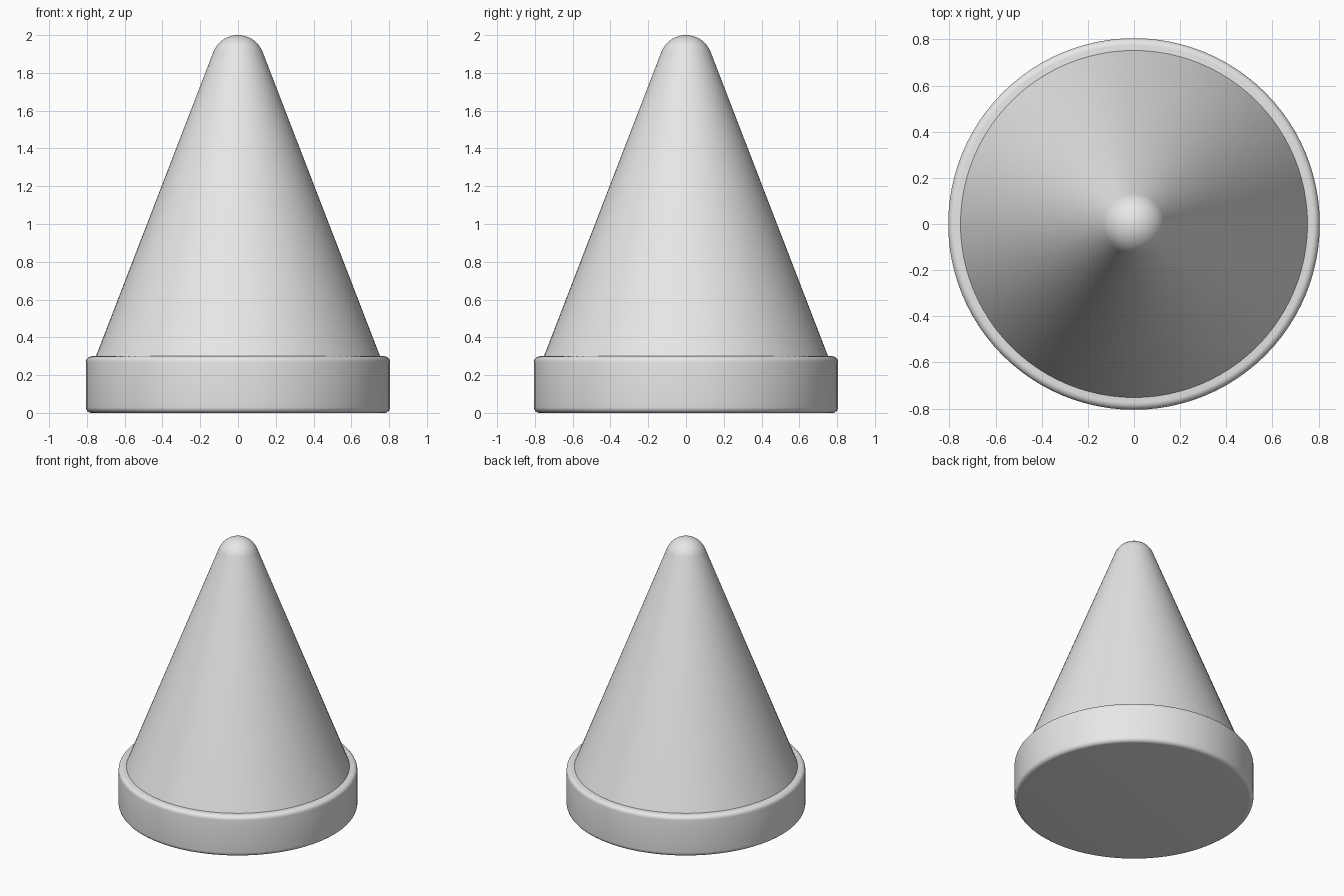
import bpy, bmesh, math

if "Cube" in bpy.data.objects:
    bpy.data.objects.remove(bpy.data.objects["Cube"])

SEGMENTS = 96

grey = bpy.data.materials.new("light grey")
grey.diffuse_color = (0.8, 0.8, 0.8, 1)
grey.use_nodes = True
grey.node_tree.nodes["Principled BSDF"].inputs["Base Color"].default_value = grey.diffuse_color


def arc(cx, cz, r, start, end, steps):
    """Points (radius, height) along an arc, angles in degrees."""
    angles = [math.radians(start + (end - start) * i / steps) for i in range(steps + 1)]
    return [(cx + r * math.cos(a), cz + r * math.sin(a)) for a in angles]


def lathe(name, profile):
    """Spin a profile of (radius, height) points around the z axis."""
    bm = bmesh.new()
    verts = [bm.verts.new((r, 0, z)) for r, z in profile]
    edges = [bm.edges.new(pair) for pair in zip(verts, verts[1:])]
    bmesh.ops.spin(bm, geom=verts + edges, cent=(0, 0, 0), axis=(0, 0, 1),
                   angle=math.tau, steps=SEGMENTS)
    bmesh.ops.remove_doubles(bm, verts=bm.verts, dist=1e-5)
    bmesh.ops.recalc_face_normals(bm, faces=bm.faces)
    mesh = bpy.data.meshes.new(name)
    bm.to_mesh(mesh)
    bm.free()
    mesh.materials.append(grey)
    obj = bpy.data.objects.new(name, mesh)
    bpy.context.collection.objects.link(obj)
    bpy.ops.object.select_all(action='DESELECT')
    obj.select_set(True)
    bpy.context.view_layer.objects.active = obj
    bpy.ops.object.shade_smooth_by_angle(angle=math.radians(35))


# Disc base with rounded rims
R, H, F = 0.805, 0.3, 0.03
lathe("base", [(0, 0)] + arc(R - F, F, F, -90, 0, 6)
      + arc(R - F, H - F, F, 0, 90, 6) + [(0, H)])

# Tapered body running into a round tip, sunk slightly into the base
TIP, SLOPE = 0.14, 21.1
tip = arc(0, 2 - TIP, TIP, SLOPE, 90, 12)
tip[-1] = (0, 2)
foot_z = H - 0.05
foot_r = tip[0][0] + (tip[0][1] - foot_z) * math.tan(math.radians(SLOPE))
lathe("cone", [(0, foot_z), (foot_r, foot_z)] + tip)
